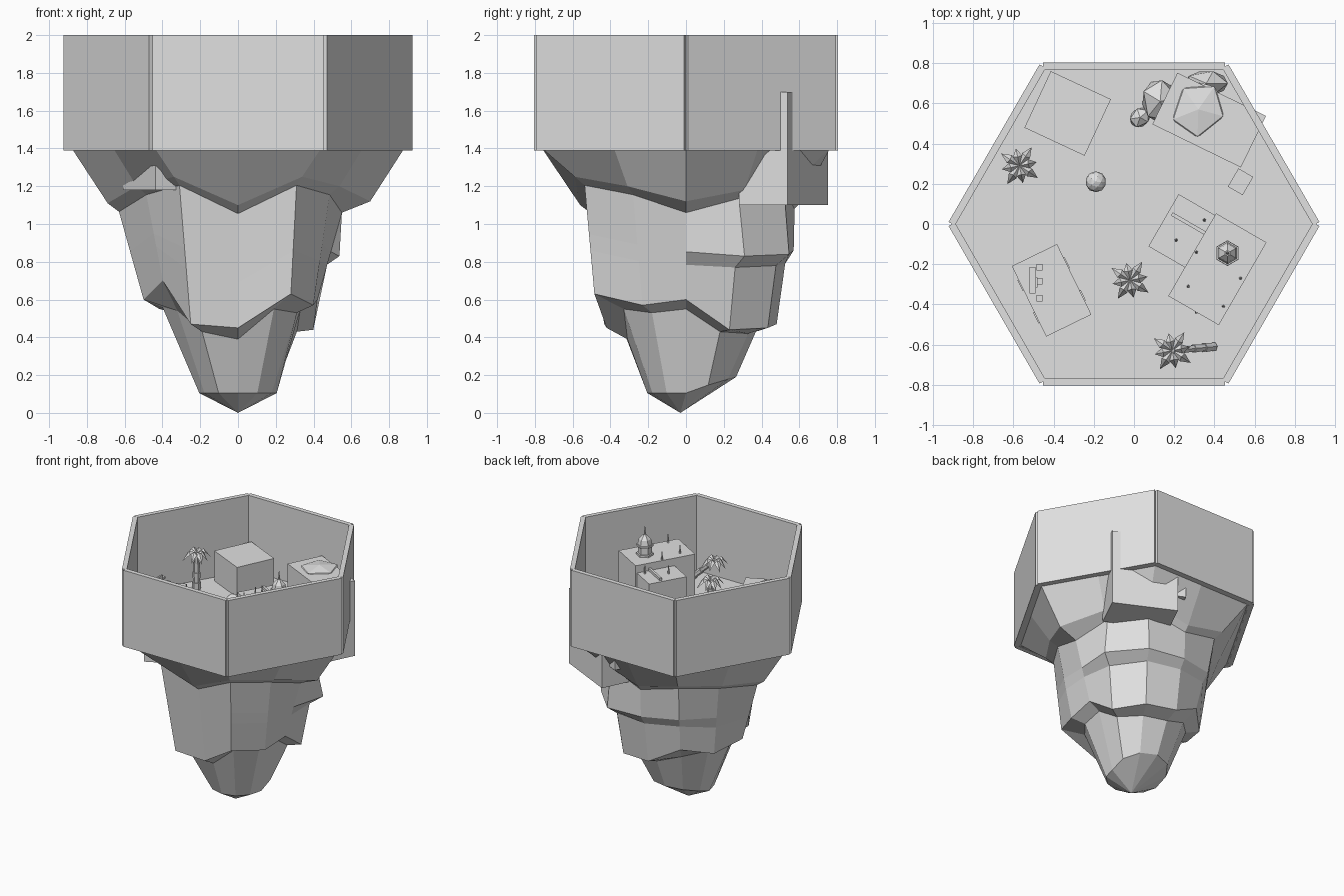
import bpy, bmesh, math
from mathutils import Vector, Matrix

if "Cube" in bpy.data.objects:
    bpy.data.objects.remove(bpy.data.objects["Cube"])

grey = bpy.data.materials.new("plain grey")
grey.diffuse_color = (0.75, 0.75, 0.75, 1)
grey.use_nodes = True
grey.node_tree.nodes["Principled BSDF"].inputs["Base Color"].default_value = grey.diffuse_color
FLOOR = 1.40


def finish(name, bm):
    bmesh.ops.recalc_face_normals(bm, faces=bm.faces)
    me = bpy.data.meshes.new(name)
    bm.to_mesh(me)
    bm.free()
    me.materials.append(grey)
    ob = bpy.data.objects.new(name, me)
    bpy.context.collection.objects.link(ob)
    return ob


def add_box(bm, x, y, z0, z1, sx, sy, deg=0):
    m = (Matrix.Translation((x, y, (z0 + z1) / 2)) @ Matrix.Rotation(math.radians(deg), 4, 'Z')
         @ Matrix.Diagonal((sx, sy, z1 - z0, 1)))
    bmesh.ops.create_cube(bm, size=1, matrix=m)


def box(name, *args):
    bm = bmesh.new()
    add_box(bm, *args)
    return finish(name, bm)


def add_cone(bm, x, y, z0, z1, r0, r1, n):
    bmesh.ops.create_cone(bm, cap_ends=True, segments=n, radius1=r0, radius2=r1, depth=z1 - z0,
                          matrix=Matrix.Translation((x, y, (z0 + z1) / 2)))


def blob(name, x, y, z, sx, sy, sz, deg=0, sub=1):
    bm = bmesh.new()
    m = (Matrix.Translation((x, y, z)) @ Matrix.Rotation(math.radians(deg), 4, 'Z')
         @ Matrix.Diagonal((sx, sy, sz, 1)))
    bmesh.ops.create_icosphere(bm, subdivisions=sub, radius=1, matrix=m)
    return finish(name, bm)


# hanging rock: rings of 12 (radius, height) pairs, anticlockwise from +x
skirt = [(.70, 1.12), (.62, 1.18), (.66, 1.22), (.61, 1.12), (.68, 1.20), (.62, 1.15),
         (.69, 1.11), (.62, 1.20), (.68, 1.25), (.56, 1.10), (.68, 1.25), (.62, 1.20)]
ledge = [(.42, .60), (.46, .44), (.50, .45), (.48, .47), (.48, .60), (.48, .55),
         (.50, .60), (.46, .70), (.50, .47), (.42, .45), (.56, .63), (.46, .57)]
lower = [(.33, .55), (.36, .43), (.38, .42), (.37, .43), (.38, .50), (.38, .53),
         (.40, .56), (.37, .54), (.38, .43), (.31, .39), (.38, .55), (.36, .53)]
# overhanging brow on the back right, and the undercut beneath it
brow = {1: (.62, .83), 2: (.63, .84), 3: (.57, .86), 4: (.57, .88)}
undercut = {1: (.52, .77), 2: (.55, .78), 3: (.525, .79), 4: (.53, .81)}

top = [(.88 if i % 2 == 0 else .88 * math.cos(math.pi / 6), FLOOR) for i in range(12)]
tuck = [(r - .06, z - .045) for r, z in skirt]
tuck[0], tuck[3] = (.55, 1.06), (.575, 1.08)


def between(t, over):
    return [over.get(i, (a[0] + (b[0] - a[0]) * t, a[1] + (b[1] - a[1]) * t))
            for i, (a, b) in enumerate(zip(tuck, ledge))]


foot = []
for i in range(12):
    back = max(0, math.sin(i * math.pi / 6))
    foot.append((.205 + .06 * back, .105 + .085 * back))
rings = [top, skirt, tuck, between(.45, brow), between(.6, undercut), ledge, lower, foot]
bm = bmesh.new()
loops = []
for ring in rings:
    loops.append([bm.verts.new((r * math.cos(i * math.pi / 6), r * math.sin(i * math.pi / 6), z))
                  for i, (r, z) in enumerate(ring)])
for a, b in zip(loops, loops[1:]):
    for i in range(12):
        j = (i + 1) % 12
        bm.faces.new((a[i], a[j], b[j], b[i]))
tip = bm.verts.new((0, -.03, 0))
for i in range(12):
    bm.faces.new((loops[-1][i], loops[-1][(i + 1) % 12], tip))
bm.faces.new(loops[0])
finish("hanging_rock", bm)

# floor plate, one corner on +x
bm = bmesh.new()
rim = [[bm.verts.new((.89 * math.cos(k * math.pi / 3), .89 * math.sin(k * math.pi / 3), z))
        for k in range(6)] for z in (1.392, FLOOR)]
for ring in rim:
    bm.faces.new(ring)
for k in range(6):
    bm.faces.new((rim[0][k], rim[0][k - 1], rim[1][k - 1], rim[1][k]))
finish("floor", bm)

# six wall panels
for k in range(6):
    a = math.radians(30 + 60 * k)
    box("wall_panel", .786 * math.cos(a), .786 * math.sin(a), 1.39, 2.0, .036, .905, 30 + 60 * k)

# houses, some of which reach down through the rock
box("back_left_house", -.33, .55, 1.39, 1.64, .33, .31, -25)
box("front_left_house", -.41, -.33, 1.18, 1.64, .25, .39, 26)
box("back_right_house", .374, .517, 1.10, 1.70, .49, .285, -26)
box("tall_house", .415, -.225, 1.30, 1.76, .29, .475, -30)
box("low_house", .24, -.035, 1.30, 1.70, .215, .30, -30)
box("crate", .53, .21, FLOOR, 1.46, .085, .105, -30)

# window ledges on the front left house
bm = bmesh.new()
a = math.radians(26)
for side, off in ((1, -.09), (1, .09), (-1, -.09), (-1, .09)):
    p = Matrix.Rotation(a, 2) @ Vector((side * .126, off))
    add_box(bm, -.41 + p.x, -.33 + p.y, 1.50, 1.57, .01, .06, 26)
finish("window_ledges", bm)

# roof table with stools
bm = bmesh.new()
add_box(bm, -.505, -.28, 1.70, 1.715, .03, .13)
add_box(bm, -.505, -.28, 1.64, 1.70, .012, .10)
for y in (-.215, -.285, -.37):
    add_box(bm, -.47, y, 1.64, 1.68, .032, .032)
add_box(bm, -.485, -.29, 1.64, 1.75, .012, .05)
finish("roof_table", bm)

# rail and small spikes on the right-hand roofs
box("roof_rail", .275, 0, 1.70, 1.72, .20, .018, -30)
bm = bmesh.new()
for x, y, z in ((.21, -.08, 1.70), (.35, .02, 1.70), (.31, -.14, 1.76), (.27, -.31, 1.76),
                (.445, -.41, 1.76), (.53, -.27, 1.76), (.31, -.44, 1.70)):
    add_cone(bm, x, y, z, z + .065, .008, .003, 5)
finish("roof_spikes", bm)

# domed turret
bm = bmesh.new()
for z0, z1, r0, r1 in ((1.76, 1.775, .064, .064), (1.775, 1.83, .050, .050), (1.83, 1.845, .062, .062),
                       (1.845, 1.885, .054, .045), (1.885, 1.92, .045, .014),
                       (1.92, 1.985, .008, .002)):
    add_cone(bm, .465, -.145, z0, z1, r0, r1, 6)
finish("domed_turret", bm)

# boulders and shrub
blob("roof_mound", .32, .57, 1.69, .155, .14, .035, 55)
blob("rock_pile", .13, .61, 1.45, .10, .12, .12, 10)
blob("small_boulder", .03, .53, 1.42, .06, .05, .05, 40)
blob("back_boulder", .36, .70, 1.50, .12, .07, .13, 0)
box("poking_rock", .14, .68, 1.26, 1.40, .08, .07, -26)
blob("round_shrub", -.19, .21, 1.44, .052, .052, .052, 0, 2)


# palms: tapered segmented trunk and folded drooping fronds
def palm(name, base, top, size, trunk):
    bm = bmesh.new()
    b, t = Vector(base), Vector(top)
    q = (t - b).to_track_quat('Z', 'Y').to_matrix().to_4x4()
    n = 4
    for i in range(n):
        c = b.lerp(t, (i + .5) / n)
        r = trunk * (1 - .12 * i)
        bmesh.ops.create_cone(bm, cap_ends=True, segments=6, radius1=r * .85, radius2=r,
                              depth=(t - b).length / n, matrix=Matrix.Translation(c) @ q)
    for k in range(8):
        a = math.tau * k / 8 + .2
        d, s = Vector((math.cos(a), math.sin(a), 0)), Vector((-math.sin(a), math.cos(a), 0))
        L = size * (1 if k % 2 else .8)
        root = bm.verts.new(t)
        end = bm.verts.new(t + d * L + Vector((0, 0, -.05)))
        mid = bm.verts.new(t + d * L * .5 + Vector((0, 0, .025)))
        for sg in (-1, 1):
            edge = bm.verts.new(t + d * L * .55 + s * sg * .023 + Vector((0, 0, .003)))
            bm.faces.new((root, edge, mid))
            bm.faces.new((mid, edge, end))
    finish(name, bm)


palm("palm_back", (-.57, .29, 1.38), (-.57, .29, 1.69), .11, .034)
palm("palm_middle", (-.02, -.28, 1.38), (-.02, -.28, 1.63), .11, .034)
palm("palm_leaning", (.40, -.61, 1.40), (.19, -.63, 1.60), .11, .026)
